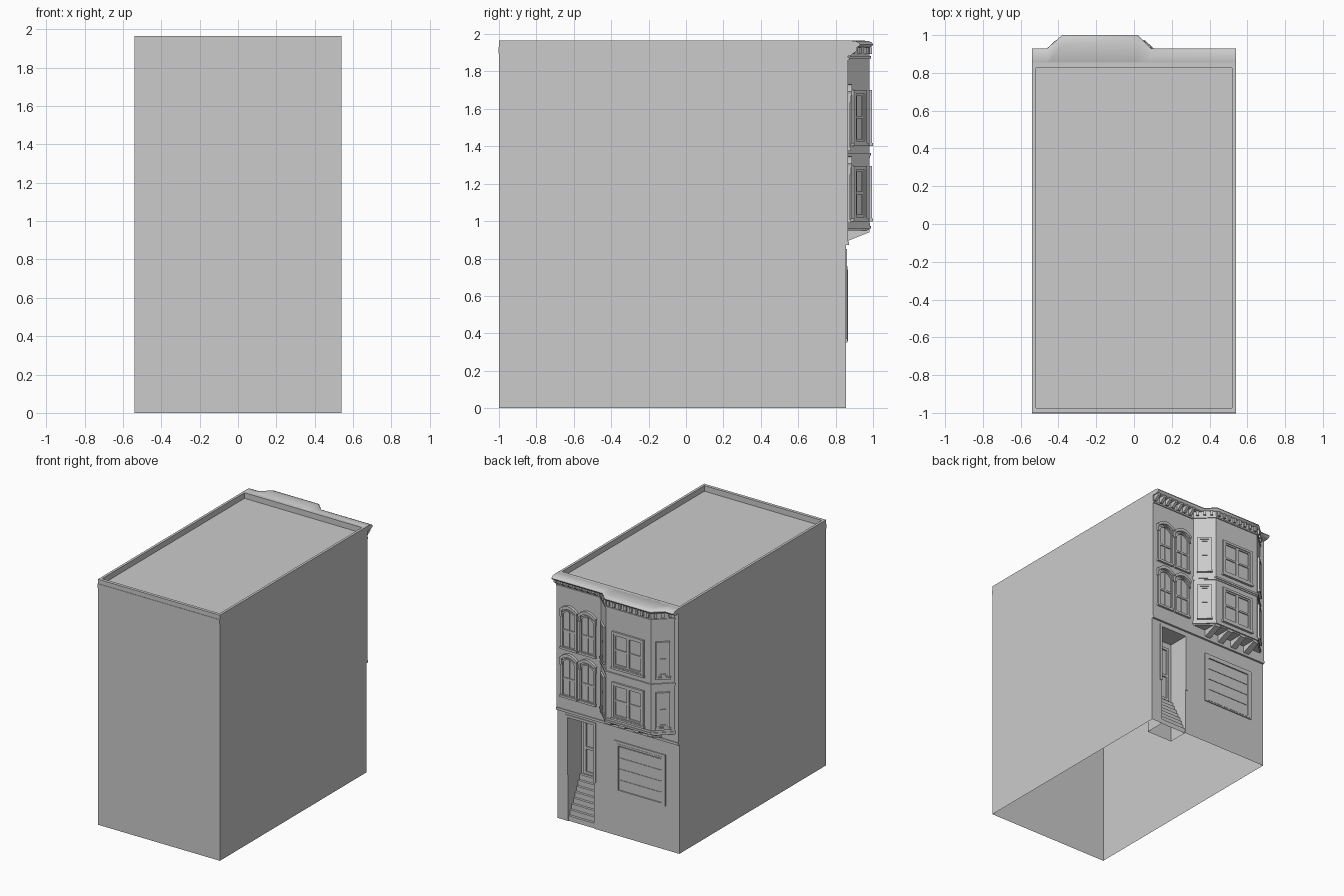
import bpy, bmesh, math
from mathutils import Matrix

cube = bpy.data.objects.get("Cube")
if cube:
    bpy.data.objects.remove(cube)

GREY = (0.6, 0.6, 0.6, 1)
mat = bpy.data.materials.new("plain grey")
mat.use_nodes = True
mat.diffuse_color = GREY
mat.node_tree.nodes["Principled BSDF"].inputs["Base Color"].default_value = GREY

W, REAR, WALL, UPPER, TOP = 0.54, -1, 0.855, 0.865, 1.965
BAY_X, BAY_Y = -0.178, 0.98


def finish(name, bm, matrix=None, smooth=False):
    bmesh.ops.remove_doubles(bm, verts=bm.verts, dist=1e-5)
    bmesh.ops.recalc_face_normals(bm, faces=bm.faces)
    me = bpy.data.meshes.new(name)
    bm.to_mesh(me)
    bm.free()
    me.materials.append(mat)
    ob = bpy.data.objects.new(name, me)
    bpy.context.collection.objects.link(ob)
    if matrix:
        ob.matrix_world = matrix
    if smooth:
        bpy.ops.object.select_all(action='DESELECT')
        ob.select_set(True)
        bpy.context.view_layer.objects.active = ob
        bpy.ops.object.shade_smooth_by_angle(angle=math.radians(40))
    return ob


def face(bm, pts):
    return bm.faces.new([bm.verts.new(p) for p in pts])


def at(p, d, axis):
    return {"x": (d, *p), "y": (p[0], d, p[1]), "z": (*p, d)}[axis]


def strip(bm, a, b, closed=False):
    n = len(a)
    for i in range(n if closed else n - 1):
        j = (i + 1) % n
        face(bm, [a[i], a[j], b[j], b[i]])


def prism(bm, pts, d0, d1, axis="y"):
    a, b = [at(p, d0, axis) for p in pts], [at(p, d1, axis) for p in pts]
    face(bm, a)
    face(bm, b)
    strip(bm, a, b, True)


def rect(x0, x1, z0, z1):
    return [(x0, z0), (x1, z0), (x1, z1), (x0, z1)]


def ring(bm, outer, inner, d0, d1):
    # Hollow frame between two matching outlines
    loops = [[at(p, d, "y") for p in o] for o, d in
             ((outer, d0), (outer, d1), (inner, d1), (inner, d0))]
    for i in range(4):
        strip(bm, loops[i], loops[(i + 1) % 4], True)


def arch(w, spring, rise, n=8):
    # Outline with a shallow curved head, base at zero
    head = [(w * (1 - 2 * i / n), spring + rise * (1 - (1 - 2 * i / n) ** 2)) for i in range(n + 1)]
    return [(-w, 0), (w, 0)] + head


# Hollow body with a stair recess and sunken roof
OX0, OX1, OZ, BACK = 0.218, 0.444, 0.83, 0.69
bm = bmesh.new()
face(bm, [(x, WALL, z) for x, z in ((W, 0), (OX1, 0), (OX1, OZ), (OX0, OZ), (OX0, 0),
                                    (-W, 0), (-W, TOP), (W, TOP))])
for x in (-W, W):
    face(bm, [(x, y, z) for y, z in rect(REAR, WALL, 0, TOP)])
face(bm, [(x, REAR, z) for x, z in rect(-W, W, 0, TOP)])
rim = [(x, y, TOP) for x, y in rect(-W, W, REAR, WALL)]
inner = [(x, y, TOP) for x, y in rect(-0.52, 0.52, -0.975, 0.825)]
floor = [(x, y, TOP - 0.045) for x, y, z in inner]
strip(bm, rim, inner, True)
strip(bm, inner, floor, True)
face(bm, floor)
for x in (OX0, OX1):
    face(bm, [(x, y, z) for y, z in rect(BACK, WALL, 0, OZ)])
face(bm, [(x, BACK, z) for x, z in rect(OX0, OX1, 0, OZ)])
face(bm, [(x, y, OZ) for x, y in rect(OX0, OX1, BACK, WALL)])
finish("body", bm)

# Rear band below the parapet
bm = bmesh.new()
prism(bm, rect(-W, W, 1.895, 1.93), REAR - 0.003, REAR)
finish("rear_band", bm)

# Entry stairs
bm = bmesh.new()
steps, rise, run = 8, 0.04, 0.0195
path = [(WALL - 0.005 - run * ((i + 1) // 2 if i % 2 == 0 else i // 2), rise * ((i + 1) // 2))
        for i in range(2 * steps + 1)]
strip(bm, [(OX0, *p) for p in path], [(OX1, *p) for p in path])
finish("entry_stairs", bm)

# Entry door and trim boards
bm = bmesh.new()
door = rect(OX0 + 0.03, OX1 - 0.03, 0.33, 0.78)
ring(bm, door, rect(OX0 + 0.05, OX1 - 0.05, 0.35, 0.76), BACK, BACK + 0.012)
prism(bm, rect(OX0 + 0.05, OX1 - 0.05, 0.53, 0.55), BACK, BACK + 0.01)
finish("entry_door", bm)
bm = bmesh.new()
for x in (OX0 - 0.02, OX1):
    prism(bm, rect(x, x + 0.02, 0.37, OZ), WALL, WALL + 0.007)
prism(bm, rect(OX0 - 0.02, OX1 + 0.02, OZ, OZ + 0.02), WALL, WALL + 0.007)
finish("entry_trim", bm)

# Garage door with stacked panels
bm = bmesh.new()
ring(bm, rect(-0.42, 0.03, 0.35, 0.76), rect(-0.385, -0.005, 0.37, 0.725), WALL, WALL + 0.008)
ring(bm, rect(-0.40, 0.01, 0.36, 0.74), rect(-0.385, -0.005, 0.37, 0.725), WALL, WALL + 0.01)
for i in range(4):
    z = 0.372 + i * 0.0885
    prism(bm, rect(-0.383, -0.007, z, z + 0.08), WALL, WALL + 0.004)
finish("garage_door", bm)

# Upper wall skin and its lower ledge
bm = bmesh.new()
prism(bm, rect(-W, W, 0.885, 1.93), WALL, UPPER)
prism(bm, rect(-W, W, 0.872, 0.892), WALL, UPPER + 0.006)
prism(bm, rect(0.15, W, 1.862, 1.875), WALL, UPPER + 0.008)
finish("upper_wall", bm)


def bay_plan(off=0.0):
    a, b, y = 0.325 + off, 0.2 + off * 0.4, BAY_Y + off
    return [(BAY_X - a, WALL), (BAY_X - a, UPPER), (BAY_X - b, y),
            (BAY_X + b, y), (BAY_X + a, UPPER), (BAY_X + a, WALL)]


# Bay with projecting bands
bm = bmesh.new()
prism(bm, bay_plan(), 0.95, 1.94, "z")
finish("bay", bm)
bm = bmesh.new()
for z0, z1, off in ((0.96, 0.975, 0.01), (0.975, 0.99, 0.005), (1.338, 1.35, 0.005),
                    (1.35, 1.365, 0.01), (1.87, 1.882, 0.008)):
    prism(bm, bay_plan(off), z0, z1, "z")
finish("bay_bands", bm)

# Wedge corbels under the bay
bm = bmesh.new()
for i in range(4):
    x = BAY_X + (i - 1.5) * 0.125
    prism(bm, [(WALL, 0.89), (BAY_Y, 0.94), (BAY_Y, 0.955), (WALL, 0.955)], x - 0.025, x + 0.025, "x")
finish("bay_corbels", bm)

# Matrices for the three faces of the bay
lean = math.atan2(0.115, 0.125)
mid_y, mid_x = (UPPER + BAY_Y) / 2, 0.2625


def spot(x, y, z, turn=0.0):
    return Matrix.Translation((x, y, z)) @ Matrix.Rotation(turn, 4, "Z")


def square_window(name, w, h, columns, matrix):
    bm = bmesh.new()
    ring(bm, rect(-w, w, 0, h), rect(-w + 0.018, w - 0.018, 0.018, h - 0.018), 0, 0.015)
    prism(bm, rect(-w - 0.006, w + 0.006, -0.008, 0.008), 0, 0.019)
    cw = 2 * (w - 0.018) / columns
    for c in range(columns):
        x0 = -w + 0.018 + c * cw
        x1 = x0 + cw
        ring(bm, rect(x0, x1, 0.018, h - 0.018), rect(x0 + 0.012, x1 - 0.012, 0.03, h - 0.03), 0, 0.009)
        prism(bm, rect(x0 + 0.012, x1 - 0.012, h / 2 - 0.007, h / 2 + 0.007), 0, 0.008)
    finish(name, bm, matrix)


def arched_window(name, x, z):
    bm = bmesh.new()
    w, s = 0.069, 0.275
    ring(bm, arch(w, s, 0.035), [(px * 0.78, pz * 0.93 + 0.012) for px, pz in arch(w, s, 0.035)], 0, 0.012)
    prism(bm, rect(-0.054, 0.054, 0.135, 0.15), 0, 0.008)
    prism(bm, rect(-0.005, 0.005, 0.012, 0.29), 0, 0.006)
    prism(bm, rect(-w - 0.006, w + 0.006, -0.01, 0.008), 0, 0.018)
    # Curved hood with end brackets
    low, high = arch(0.074, s + 0.012, 0.035)[2:], arch(0.08, s + 0.032, 0.04)[2:]
    prism(bm, low + high[::-1], 0, 0.022)
    for side in (-1, 1):
        prism(bm, rect(side * 0.068 - 0.008, side * 0.068 + 0.008, s - 0.025, s + 0.02), 0, 0.018)
    finish(name, bm, spot(x, UPPER, z))


for floor_name, z in (("lower", 1.005), ("upper", 1.41)):
    square_window(floor_name + "_bay_front_window", 0.14, 0.29, 2, spot(BAY_X, BAY_Y, z))
    for side, label in ((1, "left"), (-1, "right")):
        square_window(f"{floor_name}_bay_{label}_window", 0.052, 0.29, 1,
                      spot(BAY_X + side * mid_x, mid_y, z, -side * lean))
for floor_name, z in (("lower", 1.0), ("upper", 1.385)):
    for x, label in ((0.426, "outer"), (0.262, "inner")):
        arched_window(f"{floor_name}_{label}_arched_window", x, z)

# Rounded cornice following the bay
bm = bmesh.new()
sections = []
for x, f in ((-W, 0.93), (-0.46, 0.93), (-0.38, 1), (0.02, 1), (0.09, 0.93), (W, 0.93)):
    prof = [(0.825, 1.93), (0.825, 1.955), (0.84, TOP), (f - 0.05, TOP), (f - 0.022, 1.962),
            (f - 0.006, 1.955), (f, 1.945), (f - 0.004, 1.936), (f - 0.02, 1.927), (0.845, 1.925)]
    sections.append([(x, *p) for p in prof])
for a, b in zip(sections, sections[1:]):
    strip(bm, a, b, True)
face(bm, sections[0])
face(bm, sections[-1])
finish("cornice", bm, smooth=True)

# Slanted brackets over the plain wall
bm = bmesh.new()
for i in range(7):
    x = 0.185 + i * 0.056
    prism(bm, [(UPPER, 1.882), (0.875, 1.882), (0.915, 1.912), (0.915, 1.93), (UPPER, 1.93)],
          x - 0.011, x + 0.011, "x")
finish("cornice_brackets", bm)


# Small blocks around the top of the bay
def dentils(name, count, length, matrix):
    bm = bmesh.new()
    for i in range(count):
        x = length * ((i + 0.5) / count - 0.5)
        prism(bm, rect(x - 0.01, x + 0.01, 0, 0.035), -0.002, 0.014)
    finish(name, bm, matrix)


dentils("front_dentils", 8, 0.4, spot(BAY_X, BAY_Y, 1.893))
for side, label in ((1, "left"), (-1, "right")):
    dentils(label + "_dentils", 3, 0.16, spot(BAY_X + side * mid_x, mid_y, 1.893, -side * lean))
